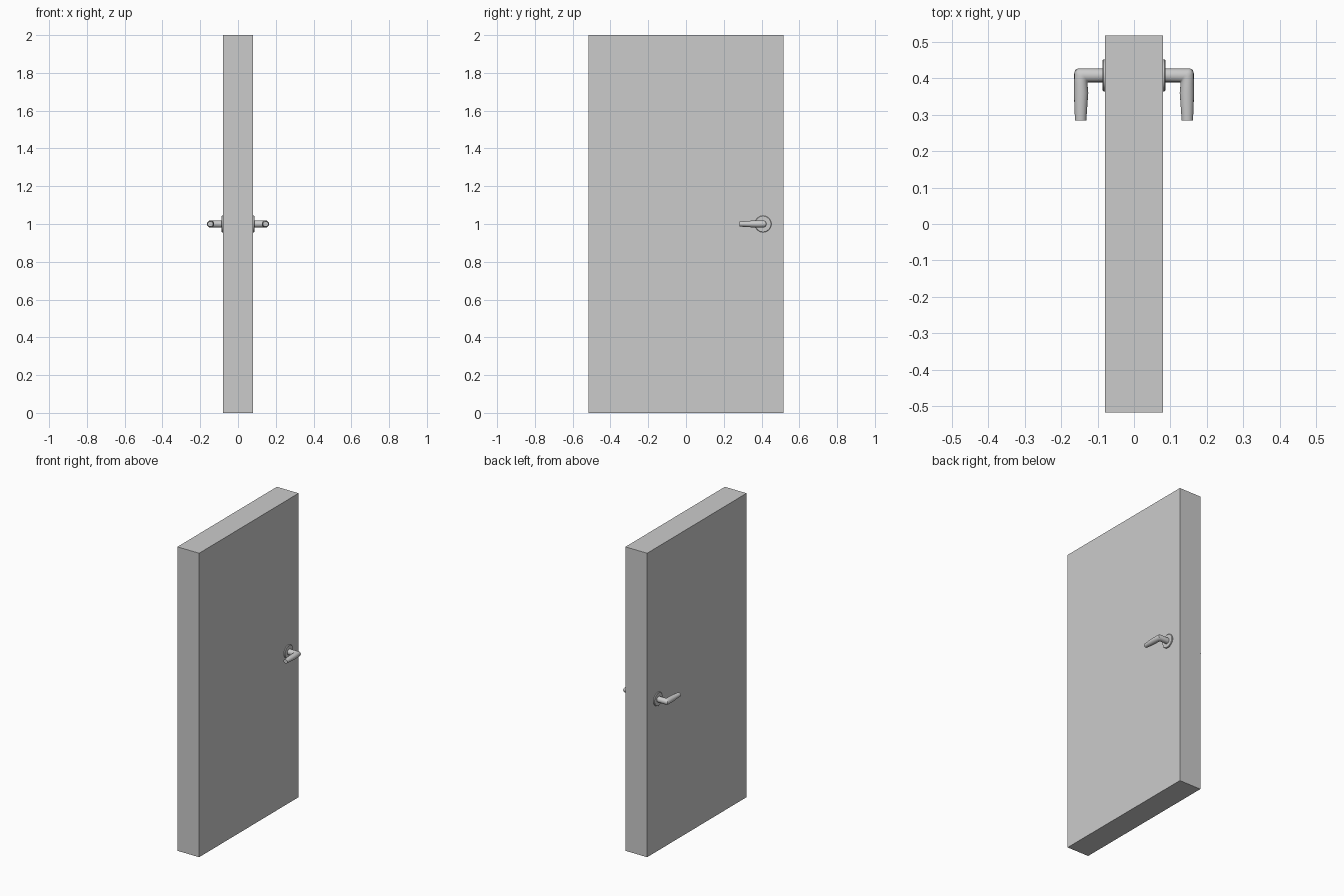
import bpy, bmesh, math

if "Cube" in bpy.data.objects:
    bpy.data.objects.remove(bpy.data.objects["Cube"])

DOOR_X, DOOR_Y, DOOR_Z = 0.158, 1.034, 2.0
HANDLE_Y, HANDLE_Z = 0.408, 1.0
FACE = DOOR_X / 2


def loft(name, rings, sides):
    """Skin a list of rings (sequences of points) and cap both ends."""
    bm = bmesh.new()
    loops = [[bm.verts.new(p) for p in ring] for ring in rings]
    for a, b in zip(loops, loops[1:]):
        for i in range(sides):
            j = (i + 1) % sides
            bm.faces.new((a[i], a[j], b[j], b[i]))
    bm.faces.new(loops[0])
    bm.faces.new(loops[-1])
    bmesh.ops.recalc_face_normals(bm, faces=bm.faces)
    mesh = bpy.data.meshes.new(name)
    bm.to_mesh(mesh)
    bm.free()
    obj = bpy.data.objects.new(name, mesh)
    bpy.context.collection.objects.link(obj)
    # same part on the other face of the door
    obj.modifiers.new("Mirror", 'MIRROR').use_axis = (True, False, False)
    bpy.ops.object.select_all(action='DESELECT')
    bpy.context.view_layer.objects.active = obj
    obj.select_set(True)
    bpy.ops.object.shade_smooth_by_angle(angle=math.radians(35))
    return obj


def ring(outer, inner, rz, sides):
    """Ellipse spanning two points in plan, with half height rz."""
    pts = []
    for i in range(sides):
        a = math.tau * i / sides
        t = (1 + math.cos(a)) / 2
        pts.append((inner[0] + (outer[0] - inner[0]) * t,
                    inner[1] + (outer[1] - inner[1]) * t,
                    HANDLE_Z + rz * math.sin(a)))
    return pts


# Door slab
bpy.ops.mesh.primitive_cube_add(size=1, location=(0, 0, DOOR_Z / 2))
door = bpy.context.object
door.name = "door_panel"
door.scale = (DOOR_X, DOOR_Y, DOOR_Z)
bpy.ops.object.transform_apply(location=True, scale=True)

# Round backplates with a softened rim
profile = [(FACE, 0.044), (FACE + 0.005, 0.044), (FACE + 0.0075, 0.0415)]
loft("handle_backplate",
     [ring((x, HANDLE_Y + r), (x, HANDLE_Y - r), r, 32) for x, r in profile], 32)

# Lever: spindle, tight elbow, then swelling and tapering grip
sections = [
    ((FACE, 0.427), (FACE, 0.389), 0.019),
    ((0.152, 0.427), (0.126, 0.389), 0.019),
    ((0.161, 0.424), (0.127, 0.3885), 0.019),
    ((0.164, 0.415), (0.1275, 0.388), 0.019),
    ((0.1645, 0.385), (0.1275, 0.383), 0.019),
    ((0.165, 0.360), (0.1255, 0.360), 0.0185),
    ((0.162, 0.284), (0.131, 0.284), 0.0135),
]
loft("handle_lever", [ring(*s, 16) for s in sections], 16)
